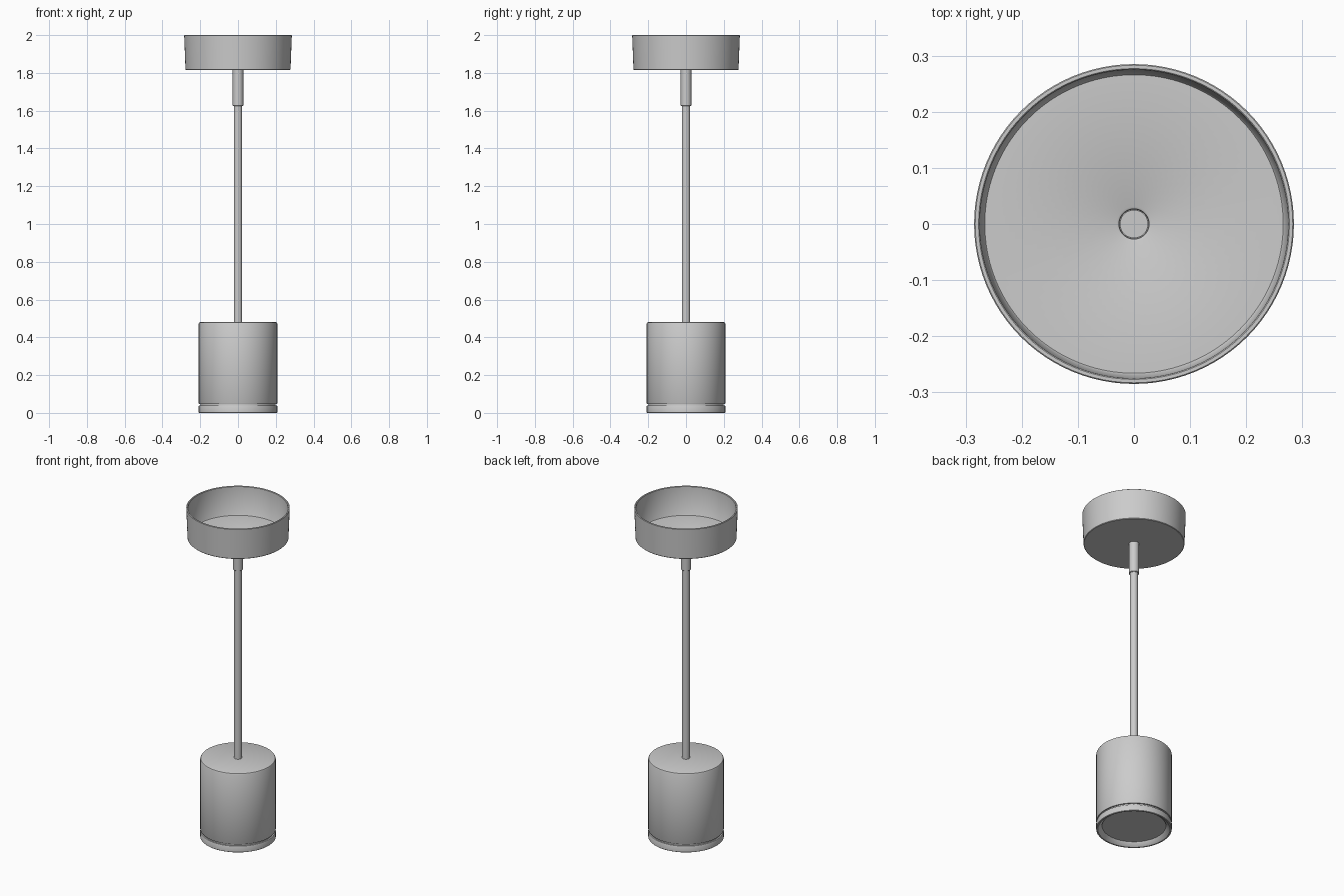
import bpy, bmesh, math

if "Cube" in bpy.data.objects:
    bpy.data.objects.remove(bpy.data.objects["Cube"])


def lathe(name, profile, segments=96):
    """Revolve (radius, z) points about the z axis; ends on the axis become caps."""
    bm = bmesh.new()
    verts = [bm.verts.new((r, 0, z)) for r, z in profile]
    edges = [bm.edges.new(pair) for pair in zip(verts, verts[1:])]
    bmesh.ops.spin(bm, geom=verts + edges, cent=(0, 0, 0), axis=(0, 0, 1),
                   angle=math.tau, steps=segments, use_duplicate=False)
    bmesh.ops.remove_doubles(bm, verts=bm.verts, dist=0.0001)
    bmesh.ops.recalc_face_normals(bm, faces=bm.faces)
    mesh = bpy.data.meshes.new(name)
    bm.to_mesh(mesh)
    bm.free()
    obj = bpy.data.objects.new(name, mesh)
    bpy.context.collection.objects.link(obj)
    bpy.ops.object.select_all(action='DESELECT')
    obj.select_set(True)
    bpy.context.view_layer.objects.active = obj
    bpy.ops.object.shade_smooth_by_angle(angle=math.radians(35))
    return obj


# Ceiling canopy: slightly tapered cup, open at the top, with a centre hole
lathe("ceiling_canopy", [
    (0.026, 1.815), (0.275, 1.815), (0.278, 1.818), (0.285, 1.998),
    (0.283, 2.0), (0.277, 2.0), (0.275, 1.998), (0.269, 1.832),
    (0.266, 1.828), (0.031, 1.828), (0.027, 1.826), (0.026, 1.815)])

# Cord grip sleeve below the canopy
lathe("cord_grip", [
    (0, 1.625), (0.026, 1.625), (0.028, 1.627), (0.028, 1.815),
    (0.025, 1.815), (0.025, 1.825), (0, 1.825)], 48)

# Hanging rod
lathe("rod", [(0, 0.46), (0.022, 0.46), (0.022, 1.64), (0, 1.64)], 48)

# Cylindrical shade with a groove near the foot and a shallow recessed lens seat
lathe("shade", [
    (0, 0.48), (0.200, 0.48), (0.205, 0.478), (0.208, 0.472),
    (0.208, 0.050), (0.207, 0.048), (0.199, 0.048), (0.199, 0.038),
    (0.207, 0.038), (0.208, 0.036), (0.208, 0.002), (0.206, 0.0),
    (0.199, 0.0), (0.178, 0.016), (0.176, 0.022), (0, 0.022)])
